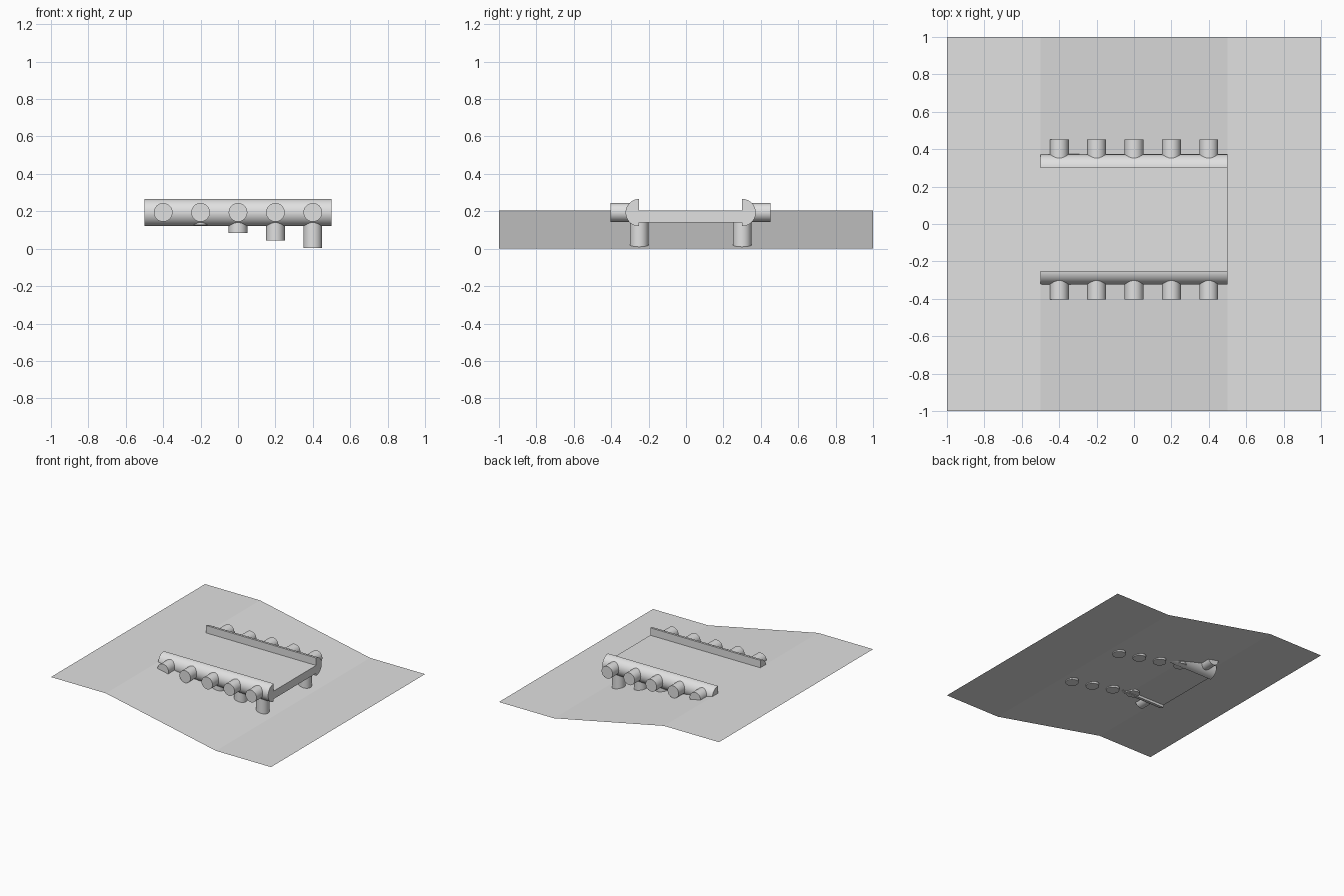
import bpy, bmesh, math
from mathutils import Matrix

if "Cube" in bpy.data.objects:
    bpy.data.objects.remove(bpy.data.objects["Cube"])

grey = bpy.data.materials.new("light_grey")
grey.diffuse_color = (0.75, 0.75, 0.75, 1)
grey.use_nodes = True
grey.node_tree.nodes["Principled BSDF"].inputs["Base Color"].default_value = grey.diffuse_color

HIGH = 0.205                      # ground height on the left
DECK = (-0.25, 0.30)              # y of the two deck edges
AXIS_Z, RAIL_R, POST_R = 0.193, 0.073, 0.05
XS = [-0.4, -0.2, 0.0, 0.2, 0.4]


def finish(name, bm, smooth=True):
    mesh = bpy.data.meshes.new(name)
    bm.to_mesh(mesh)
    bm.free()
    ob = bpy.data.objects.new(name, mesh)
    bpy.context.collection.objects.link(ob)
    mesh.materials.append(grey)
    if smooth:
        bpy.ops.object.select_all(action='DESELECT')
        ob.select_set(True)
        bpy.context.view_layer.objects.active = ob
        bpy.ops.object.shade_smooth_by_angle(angle=math.radians(40))
    return ob


def extrude_profile(name, pts, vec, cap=True, smooth=True):
    """Sweep a 3D outline along vec; capped solid, or an open sheet."""
    bm = bmesh.new()
    vs = [bm.verts.new(p) for p in pts]
    if cap:
        geom = [bm.faces.new(vs)]
        new = bmesh.ops.extrude_face_region(bm, geom=geom)["geom"]
    else:
        geom = [bm.edges.new(e) for e in zip(vs, vs[1:])]
        new = bmesh.ops.extrude_edge_only(bm, edges=geom)["geom"]
    bmesh.ops.translate(bm, vec=vec, verts=[v for v in new if isinstance(v, bmesh.types.BMVert)])
    bmesh.ops.recalc_face_normals(bm, faces=bm.faces)
    if not cap and sum(f.normal.z for f in bm.faces) < 0:
        bmesh.ops.reverse_faces(bm, faces=bm.faces)
    return finish(name, bm, smooth)


def cylinder(name, loc, length, rot=None):
    bm = bmesh.new()
    m = Matrix.Translation(loc) @ (rot or Matrix())
    bmesh.ops.create_cone(bm, cap_ends=True, segments=32, radius1=POST_R,
                          radius2=POST_R, depth=length, matrix=m)
    return finish(name, bm)


# sloping ground sheet
extrude_profile("ground_sheet",
                [(-1, -1, HIGH), (-0.5, -1, HIGH), (0.5, -1, 0), (1, -1, 0)],
                (0, 2, 0), cap=False, smooth=False)

# flat deck slab
extrude_profile("deck",
                [(-0.5, DECK[0], 0.14), (-0.5, DECK[1], 0.14),
                 (-0.5, DECK[1], HIGH), (-0.5, DECK[0], HIGH)],
                (1, 0, 0), smooth=False)

turn = Matrix.Rotation(math.pi / 2, 4, 'X')
for side, y, label in ((-1, DECK[0], "front"), (1, DECK[1], "back")):
    # half-round rail with its flat side towards the deck
    arc = [(-0.5, y + side * RAIL_R * math.cos(a), AXIS_Z + RAIL_R * math.sin(a))
           for a in [math.pi * (i / 24 - 0.5) for i in range(25)]]
    extrude_profile(label + "_rail", arc, (1, 0, 0))
    for i, x in enumerate(XS):
        # horizontal peg pointing outwards
        cylinder(f"{label}_peg_{i}", (x, y + side * 0.0825, AXIS_Z + 0.001), 0.14, turn)
        # vertical post that ends just under the ground
        bottom = HIGH * (0.5 - x) - 0.018
        top = AXIS_Z
        cylinder(f"{label}_post_{i}", (x, y, (top + bottom) / 2), top - bottom)
